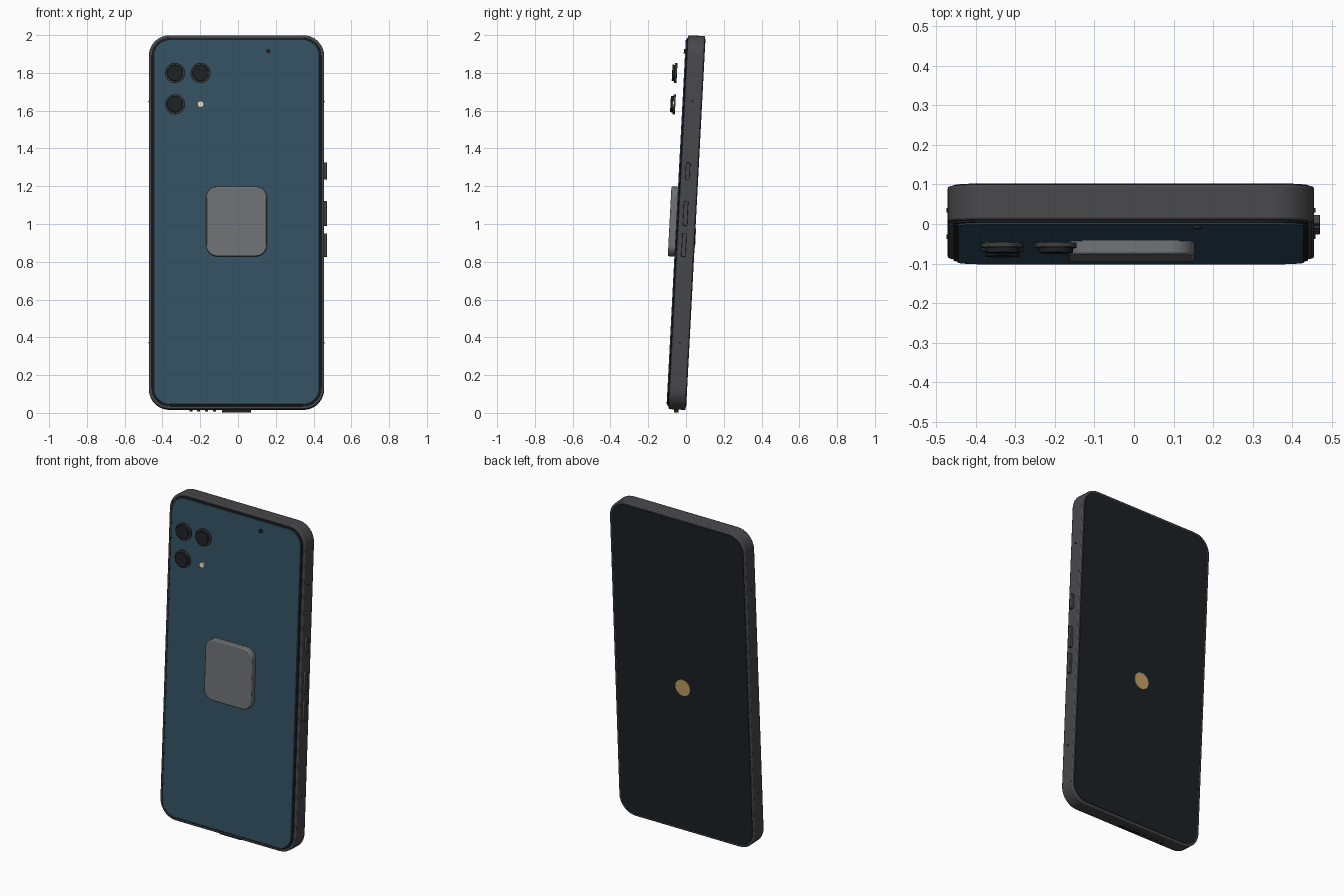
import bpy, bmesh, math
from mathutils import Matrix, Vector

if "Cube" in bpy.data.objects:
    bpy.data.objects.remove(bpy.data.objects["Cube"])

# The phone leans back 3 degrees; parts are built in its own frame, then tilted
TILT = (Matrix.Translation((-0.008, 0.003, 1.0075))
        @ Matrix.Rotation(math.radians(-3), 4, 'X'))


def material(name, rgb):
    m = bpy.data.materials.new(name)
    m.diffuse_color = (*rgb, 1)
    m.use_nodes = True
    m.node_tree.nodes["Principled BSDF"].inputs["Base Color"].default_value = m.diffuse_color
    return m


FRAME = material("dark_metal", (0.065, 0.065, 0.07))
BLACK = material("black_glass", (0.012, 0.015, 0.018))
BLUE = material("blue_glass", (0.035, 0.085, 0.125))
GREY = material("pad_grey", (0.16, 0.165, 0.17))
RING = material("ring_grey", (0.05, 0.05, 0.05))
GOLD = material("gold", (0.55, 0.36, 0.13))
CREAM = material("cream", (0.85, 0.7, 0.5))

# Plane axes (u, v) for each extrusion axis
AXES = {'x': (1, 2, 0), 'y': (0, 2, 1), 'z': (0, 1, 2)}


def slab(name, mat, axis, centre, size, r, span, bevel=0.0, seg=10):
    """Rounded rectangle in the plane across axis, extruded over span."""
    iu, iv, n = AXES[axis]
    outline = []
    for k, (sx, sy) in enumerate(((1, 1), (-1, 1), (-1, -1), (1, -1))):
        for i in range(seg + 1):
            a = math.pi / 2 * (k + i / seg)
            outline.append((centre[0] + sx * (size[0] / 2 - r) + r * math.cos(a),
                            centre[1] + sy * (size[1] / 2 - r) + r * math.sin(a)))
    bm = bmesh.new()
    verts = []
    for u, v in outline:
        p = Vector((0, 0, 0))
        p[iu], p[iv], p[n] = u, v, span[0]
        verts.append(bm.verts.new(p))
    face = bm.faces.new(verts)
    new = bmesh.ops.extrude_face_region(bm, geom=[face])["geom"]
    move = Vector((0, 0, 0))
    move[n] = span[1] - span[0]
    bmesh.ops.translate(bm, vec=move,
                        verts=[g for g in new if isinstance(g, bmesh.types.BMVert)])
    bmesh.ops.remove_doubles(bm, verts=bm.verts, dist=1e-5)
    bmesh.ops.recalc_face_normals(bm, faces=bm.faces)
    me = bpy.data.meshes.new(name)
    bm.to_mesh(me)
    bm.free()
    me.materials.append(mat)
    ob = bpy.data.objects.new(name, me)
    bpy.context.collection.objects.link(ob)
    ob.matrix_world = TILT
    if bevel:
        mod = ob.modifiers.new("bevel", 'BEVEL')
        mod.width, mod.segments = bevel, 2
        mod.limit_method, mod.angle_limit = 'ANGLE', math.radians(50)
    bpy.ops.object.select_all(action='DESELECT')
    ob.select_set(True)
    bpy.context.view_layer.objects.active = ob
    bpy.ops.object.shade_smooth_by_angle(angle=math.radians(35))
    return ob


def disc(name, mat, centre, r, span, bevel=0.0):
    return slab(name, mat, 'y', centre, (2 * r, 2 * r), r, span, bevel, seg=10)


# Body and glass plates
slab("frame", FRAME, 'y', (0, 0), (0.928, 1.982), 0.11, (-0.044, 0.046), 0.006)
slab("screen", BLACK, 'y', (0, 0), (0.90, 1.954), 0.097, (0.04, 0.049), 0.002)
slab("panel_border", BLACK, 'y', (0, 0), (0.898, 1.952), 0.096, (-0.05, -0.04), 0.002)
slab("coloured_panel", BLUE, 'y', (0, 0), (0.878, 1.932), 0.086, (-0.055, -0.045), 0.002)

# Raised pad on the front, gold disc on the screen side
slab("pad", GREY, 'y', (0.0, 0.002), (0.322, 0.37), 0.06, (-0.09, -0.05), 0.006)
disc("gold_disc", GOLD, (-0.005, -0.08), 0.05, (0.045, 0.052))

# Camera lenses stand proud of the panel
for i, (x, z) in enumerate(((-0.325, 0.788), (-0.19, 0.788), (-0.325, 0.622))):
    disc(f"lens_ring_{i}", RING, (x, z), 0.053, (-0.105, -0.092), 0.002)
    disc(f"lens_glass_{i}", BLACK, (x, z), 0.043, (-0.118, -0.104), 0.002)
disc("flash", CREAM, (-0.19, 0.622), 0.017, (-0.108, -0.098))
disc("microphone", BLACK, (0.168, 0.905), 0.012, (-0.062, -0.05))

# Side buttons
for i, (z0, z1) in enumerate(((0.825, 0.95), (0.99, 1.12), (1.235, 1.325))):
    slab(f"button_{i}", FRAME, 'x', (-0.008, (z0 + z1) / 2 - 1.0075),
         (0.024, z1 - z0), 0.006, (0.45, 0.479), 0.002, seg=3)

# Antenna bands on both sides
for side in (-1, 1):
    for z in (-0.637, 0.642):
        slab("antenna_band", BLACK, 'x', (-0.002, z), (0.012, 0.008), 0.002,
             tuple(sorted((side * 0.455, side * 0.467))), seg=2)

# Charging port and speaker holes under the phone
slab("port", BLACK, 'z', (0.0, -0.003), (0.155, 0.024), 0.0115, (-1.007, -0.98))
for i in range(4):
    slab(f"speaker_hole_{i}", BLACK, 'z', (-0.242 + 0.042 * i, -0.003),
         (0.016, 0.016), 0.008, (-1.002, -0.98), seg=4)
